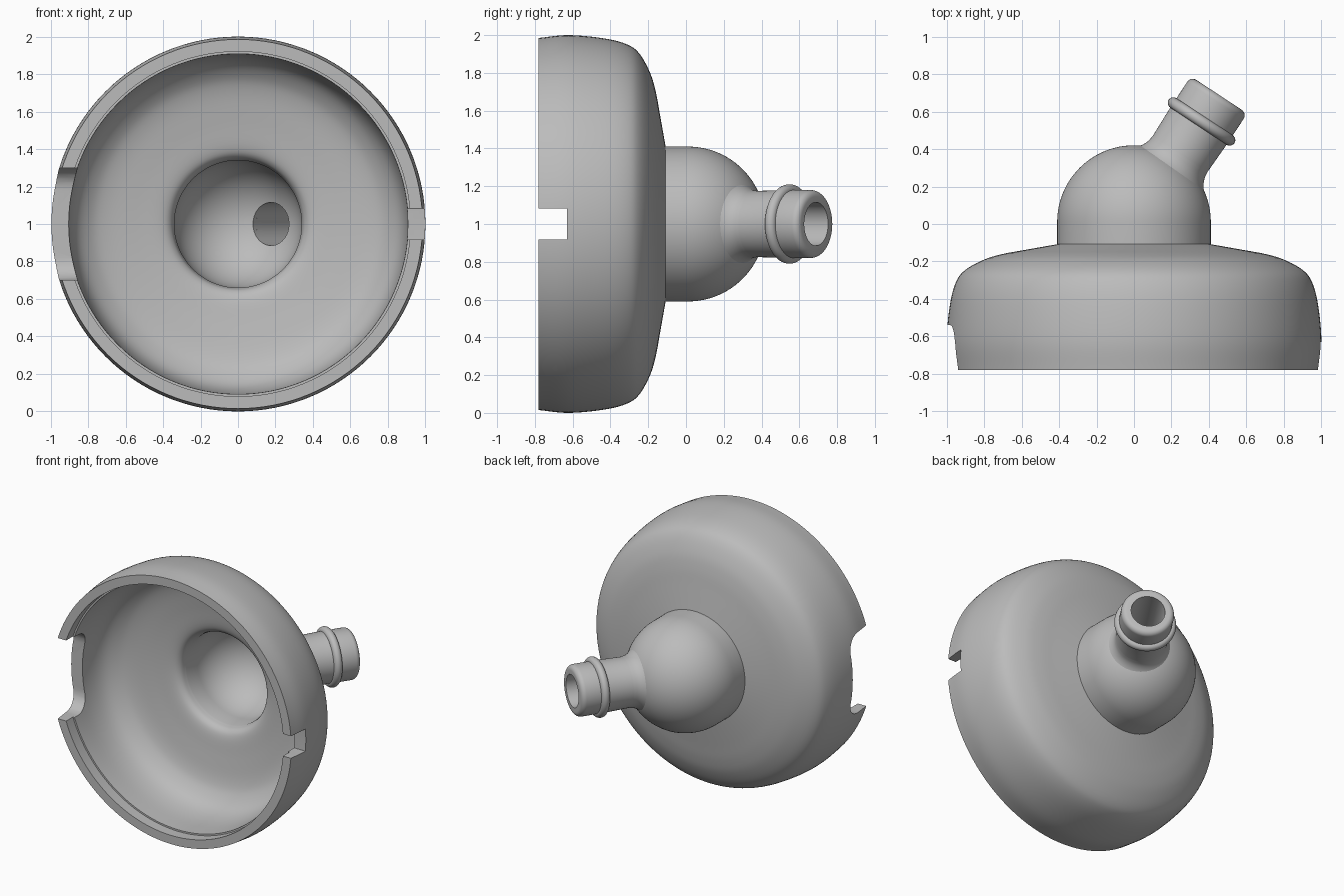
import bpy, bmesh, math
from mathutils import Vector, Matrix

if "Cube" in bpy.data.objects:
    bpy.data.objects.remove(bpy.data.objects["Cube"])

grey = bpy.data.materials.new("plain_grey")
grey.use_nodes = True
colour = (0.5, 0.5, 0.5, 1)
grey.diffuse_color = colour
grey.node_tree.nodes["Principled BSDF"].inputs["Base Color"].default_value = colour

CENTRE = Vector((0, 0, 1))
STEM_AXIS = Vector((0.55, 0.835, 0)).normalized()


def spline(points, steps=5):
    """Smooth curve through the given points."""
    pts = [Vector(p) for p in points]
    pts = [2 * pts[0] - pts[1]] + pts + [2 * pts[-1] - pts[-2]]
    out = []
    for a, b, c, d in zip(pts, pts[1:], pts[2:], pts[3:]):
        for i in range(steps):
            t = i / steps
            out.append(0.5 * (2 * b + (c - a) * t + (2 * a - 5 * b + 4 * c - d) * t * t
                              + (3 * b - a - 3 * c + d) * t ** 3))
    return out + [pts[-2]]


def arc(along, out, radius, start, end, n):
    """Arc in (along, radius) space, angles in degrees from the axis."""
    angles = [math.radians(start + (end - start) * i / n) for i in range(n + 1)]
    return [Vector((along + radius * math.cos(a), out + radius * math.sin(a))) for a in angles]


def finish(bm, name):
    bmesh.ops.recalc_face_normals(bm, faces=bm.faces)
    mesh = bpy.data.meshes.new(name)
    bm.to_mesh(mesh)
    bm.free()
    obj = bpy.data.objects.new(name, mesh)
    bpy.context.collection.objects.link(obj)
    mesh.materials.append(grey)
    return obj


def lathe(name, profile, axis, segments, closed=False):
    """Turn an (along, radius) profile around an axis through the centre."""
    bm = bmesh.new()
    place = Matrix.Translation(CENTRE) @ axis.to_track_quat('Z', 'Y').to_matrix().to_4x4()
    rings = []
    for along, radius in profile:
        if radius < 1e-4:
            rings.append([bm.verts.new(place @ Vector((0, 0, along)))] * segments)
            continue
        ring = []
        for i in range(segments):
            a = math.tau * i / segments
            ring.append(bm.verts.new(place @ Vector((radius * math.cos(a), radius * math.sin(a), along))))
        rings.append(ring)
    pairs = list(zip(rings, rings[1:]))
    if closed:
        pairs.append((rings[-1], rings[0]))
    for lower, upper in pairs:
        for i in range(segments):
            j = (i + 1) % segments
            corners = list(dict.fromkeys((lower[i], lower[j], upper[j], upper[i])))
            if len(corners) > 2:
                bm.faces.new(corners)
    return finish(bm, name)


def slot_cutter(name, x, width, floor, radius):
    """Block with rounded inner corners that opens to the front."""
    half, front = width / 2, -1.0
    outline = [(front, -half), (front, half)]
    for side in (1, -1):
        for i in range(9):
            a = math.radians(90 * i / 8 if side < 0 else 90 - 90 * i / 8)
            outline.append((floor - radius + radius * math.cos(a),
                            side * (half - radius + radius * math.sin(a))))
    bm = bmesh.new()
    face = bm.faces.new([bm.verts.new((x - 0.35, y, 1 + z)) for y, z in outline])
    sweep = bmesh.ops.extrude_face_region(bm, geom=[face])
    moved = [v for v in sweep["geom"] if isinstance(v, bmesh.types.BMVert)]
    bmesh.ops.translate(bm, verts=moved, vec=(0.7, 0, 0))
    return finish(bm, name)


def cut(obj, cutter):
    bpy.context.view_layer.objects.active = obj
    mod = obj.modifiers.new("cut", 'BOOLEAN')
    mod.operation, mod.solver, mod.object = 'DIFFERENCE', 'EXACT', cutter
    bpy.ops.object.modifier_apply(modifier=mod.name)
    bpy.data.objects.remove(cutter)


def smooth(obj):
    bpy.ops.object.select_all(action='DESELECT')
    obj.select_set(True)
    bpy.context.view_layer.objects.active = obj
    bpy.ops.object.shade_smooth_by_angle(angle=math.radians(32))


# Cup shell with hollow dome: outer skin, dome, then back along the inside
outer = spline([(-0.78, 0.985), (-0.62, 1.0), (-0.43, 0.982), (-0.31, 0.95), (-0.245, 0.9),
                (-0.19, 0.8), (-0.16, 0.7), (-0.138, 0.58), (-0.108, 0.41)])
dome = arc(0.01, 0, 0.41, 90, 0, 24)
hollow = arc(0, 0, 0.34, 0, 90, 24)
inner = spline([(-0.12, 0.34), (-0.17, 0.358), (-0.2, 0.41), (-0.222, 0.55), (-0.25, 0.7),
                (-0.29, 0.79), (-0.37, 0.865), (-0.5, 0.9), (-0.7, 0.908)])
dome[-1].y = hollow[0].y = 0
shell = lathe("cup_and_dome", outer + dome, Vector((0, 1, 0)), 128)
bpy.data.objects.remove(shell)
lip = [(-0.7, 0.92), (-0.78, 0.92)]
shell = lathe("cup_and_dome", outer + dome + hollow + inner + lip, Vector((0, 1, 0)), 128, closed=True)

# Bore through the dome, wide slot on the right, small notch on the left
cut(shell, lathe("bore_cutter", [(0.1, 0), (0.1, 0.115), (0.6, 0.115), (0.6, 0)], STEM_AXIS, 48))
cut(shell, slot_cutter("slot_cutter", -1.0, 0.6, -0.54, 0.12))
cut(shell, slot_cutter("notch_cutter", 1.0, 0.165, -0.63, 0.002))
smooth(shell)

# Angled hollow stem with flared root, raised ring and rounded tip
root = spline([(0.34, 0.225), (0.375, 0.197), (0.41, 0.181), (0.45, 0.175)], 4)
ring = arc(0.655, 0.18, 0.03, 180, 0, 14)
tip = arc(0.79, 0.145, 0.035, 90, 0, 6)
mouth = [(0.825, 0.115), (0.35, 0.115)]
stem = lathe("stem", root + ring + tip + mouth, STEM_AXIS, 64, closed=True)
smooth(stem)
